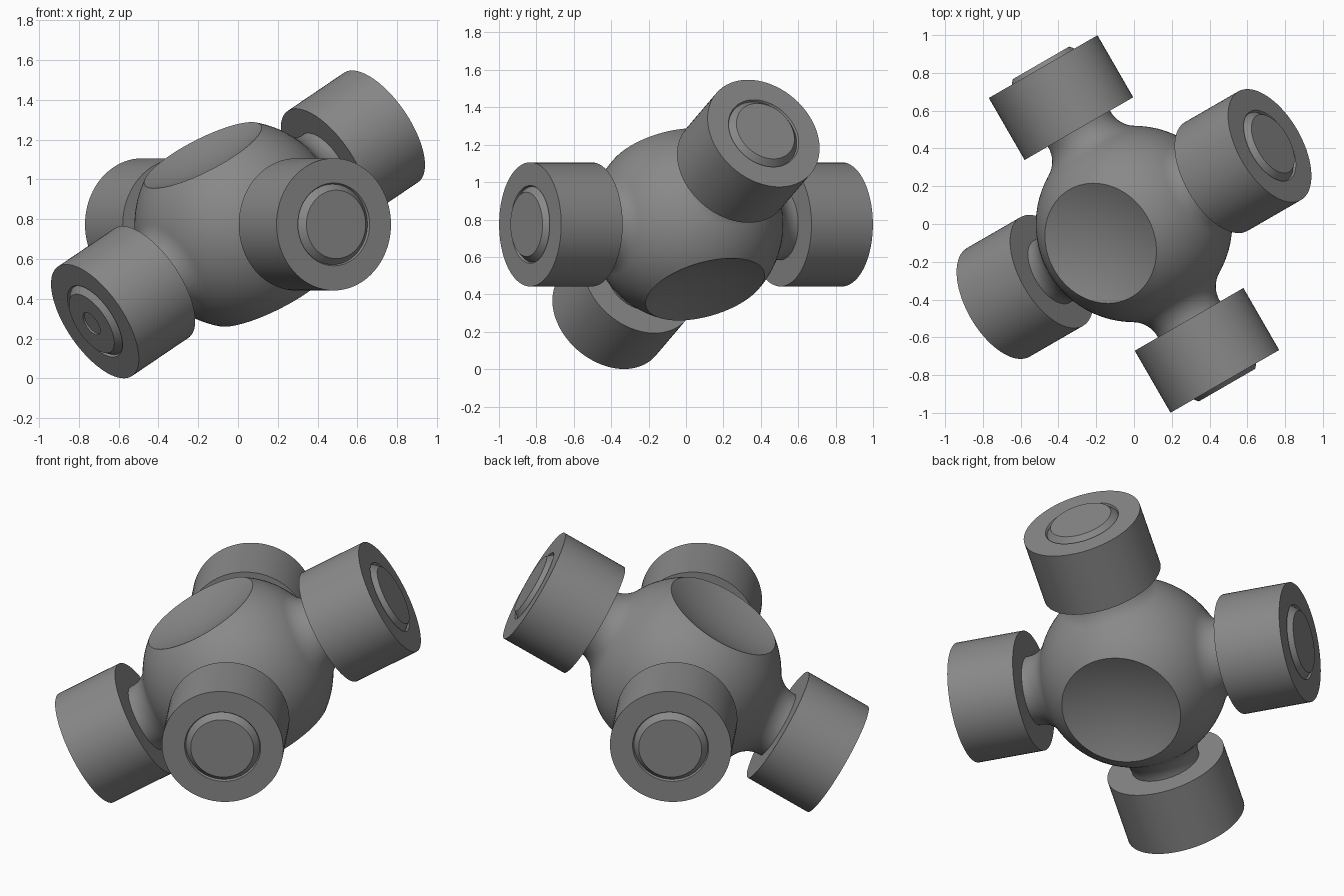
import bpy, bmesh
from math import sin, cos, pi, radians, sqrt, acos, atan2
from mathutils import Vector, Matrix

if "Cube" in bpy.data.objects:
    bpy.data.objects.remove(bpy.data.objects["Cube"])

SEG = 72
CENTRE = Vector((0, 0, 0.774))
R = 0.52                       # central ball radius
NECK, FIL = 0.19, 0.15         # neck radius and fillet radius

steel = bpy.data.materials.new("dark_steel")
steel.diffuse_color = (0.25, 0.25, 0.25, 1)
steel.use_nodes = True
steel.node_tree.nodes["Principled BSDF"].inputs["Base Color"].default_value = steel.diffuse_color

# Directions: one level arm pair, one tilted pair, and the dish axis
tilt = radians(30.4)
level = Vector((0.5, -sqrt(3) / 2, 0))
slope = Vector((cos(tilt) * sqrt(3) / 2, cos(tilt) * 0.5, sin(tilt)))
dish_axis = slope.cross(level).normalized()
if dish_axis.z < 0:
    dish_axis = -dish_axis


def lathe(name, profile, axis):
    """Spin (radius, height) points round an axis through the joint centre."""
    bm = bmesh.new()
    rings = []
    for r, h in profile:
        if r < 1e-6:
            rings.append([bm.verts.new((0, 0, h))])
        else:
            rings.append([bm.verts.new((r * cos(2 * pi * i / SEG), r * sin(2 * pi * i / SEG), h))
                          for i in range(SEG)])
    for a, b in zip(rings, rings[1:]):
        for i in range(SEG):
            j = (i + 1) % SEG
            if len(a) == 1:
                bm.faces.new((a[0], b[j], b[i]))
            elif len(b) == 1:
                bm.faces.new((a[i], a[j], b[0]))
            else:
                bm.faces.new((a[i], a[j], b[j], b[i]))
    bmesh.ops.recalc_face_normals(bm, faces=bm.faces)
    rot = axis.to_track_quat('Z', 'Y').to_matrix().to_4x4()
    bm.transform(Matrix.Translation(CENTRE) @ rot)
    me = bpy.data.meshes.new(name)
    bm.to_mesh(me)
    bm.free()
    me.materials.append(steel)
    ob = bpy.data.objects.new(name, me)
    bpy.context.collection.objects.link(ob)
    bpy.ops.object.select_all(action='DESELECT')
    ob.select_set(True)
    bpy.context.view_layer.objects.active = ob
    bpy.ops.object.shade_smooth_by_angle(angle=radians(25))
    return ob


# Central ball with a shallow dish on two opposite sides
FLAT, DEPTH = 0.403, 0.055
rim = sqrt(R * R - FLAT * FLAT)
dish = [(rim * k / 10, FLAT - DEPTH * (1 - (k / 10) ** 2)) for k in range(10)]
t0 = acos(FLAT / R)
ball = [(R * sin(t0 + (pi - 2 * t0) * k / 32), R * cos(t0 + (pi - 2 * t0) * k / 32)) for k in range(33)]
lathe("central_ball", dish + ball + [(r, -h) for r, h in reversed(dish)], dish_axis)

# Neck: fillet arc tangent to both the ball and the neck cylinder
cr = NECK + FIL
ch = sqrt((R + FIL) ** 2 - cr ** 2)
a0 = atan2(ch, cr)
neck = [(cr - FIL * cos(a0 * (1 - k / 12)), ch - FIL * sin(a0 * (1 - k / 12))) for k in range(13)]
neck.append((NECK, 0.60))

# Bearing cap with a raised boss in a fine groove; one boss has a shallow grease hole
IN, OUT, TOP = 0.583, 0.962, 0.985
cap = [(0, IN), (0.332, IN), (0.332, OUT), (0.208, OUT), (0.202, OUT - 0.012), (0.172, TOP)]
hole = [(0.065, TOP), (0.065, TOP - 0.01), (0, TOP - 0.01)]

arms = {"front": level, "back": -level, "right": slope, "left": -slope}
for side, axis in arms.items():
    lathe(side + "_neck", neck, axis)
    lathe(side + "_bearing_cap", cap + (hole if side == "left" else [(0, TOP)]), axis)
